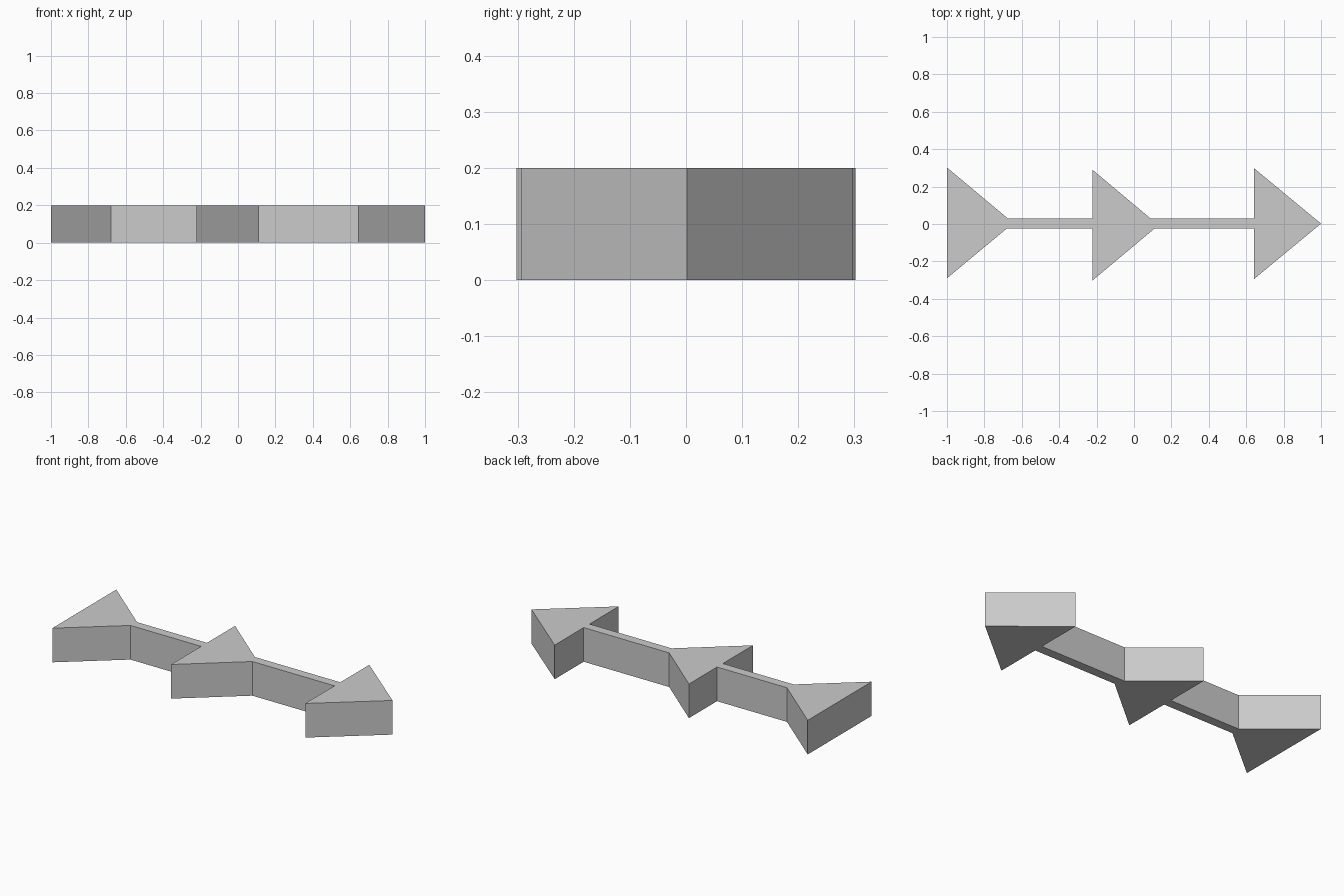
import bpy
import bmesh

HEIGHT = 0.20

cube = bpy.data.objects.get("Cube")
if cube:
    bpy.data.objects.remove(cube, do_unlink=True)

# Plain grey material
grey = bpy.data.materials.new("plain_grey")
grey.use_nodes = True
colour = (0.6, 0.6, 0.6, 1)
grey.diffuse_color = colour
grey.node_tree.nodes["Principled BSDF"].inputs["Base Color"].default_value = colour

# Outline of three arrowheads joined by two narrow shafts
back_edge = [(-1, 0.302), (-0.675, 0.03), (-0.222, 0.03), (-0.222, 0.29),
             (0.088, 0.03), (0.642, 0.03), (0.642, 0.298)]
tip = [(1, 0.002)]
front_edge = [(0.642, -0.294), (0.642, -0.024), (0.11, -0.024), (-0.222, -0.302),
              (-0.222, -0.024), (-0.68, -0.024), (-1, -0.29)]
outline = back_edge + tip + front_edge

# Extrude the outline into a solid plate
bm = bmesh.new()
base = bm.faces.new([bm.verts.new((x, y, 0)) for x, y in outline])
extruded = bmesh.ops.extrude_face_region(bm, geom=[base], use_keep_orig=True)
top_verts = [g for g in extruded["geom"] if isinstance(g, bmesh.types.BMVert)]
bmesh.ops.translate(bm, verts=top_verts, vec=(0, 0, HEIGHT))
bmesh.ops.recalc_face_normals(bm, faces=bm.faces)

mesh = bpy.data.meshes.new("triple_arrow")
bm.to_mesh(mesh)
bm.free()
mesh.materials.append(grey)
bpy.context.collection.objects.link(bpy.data.objects.new("triple_arrow", mesh))
